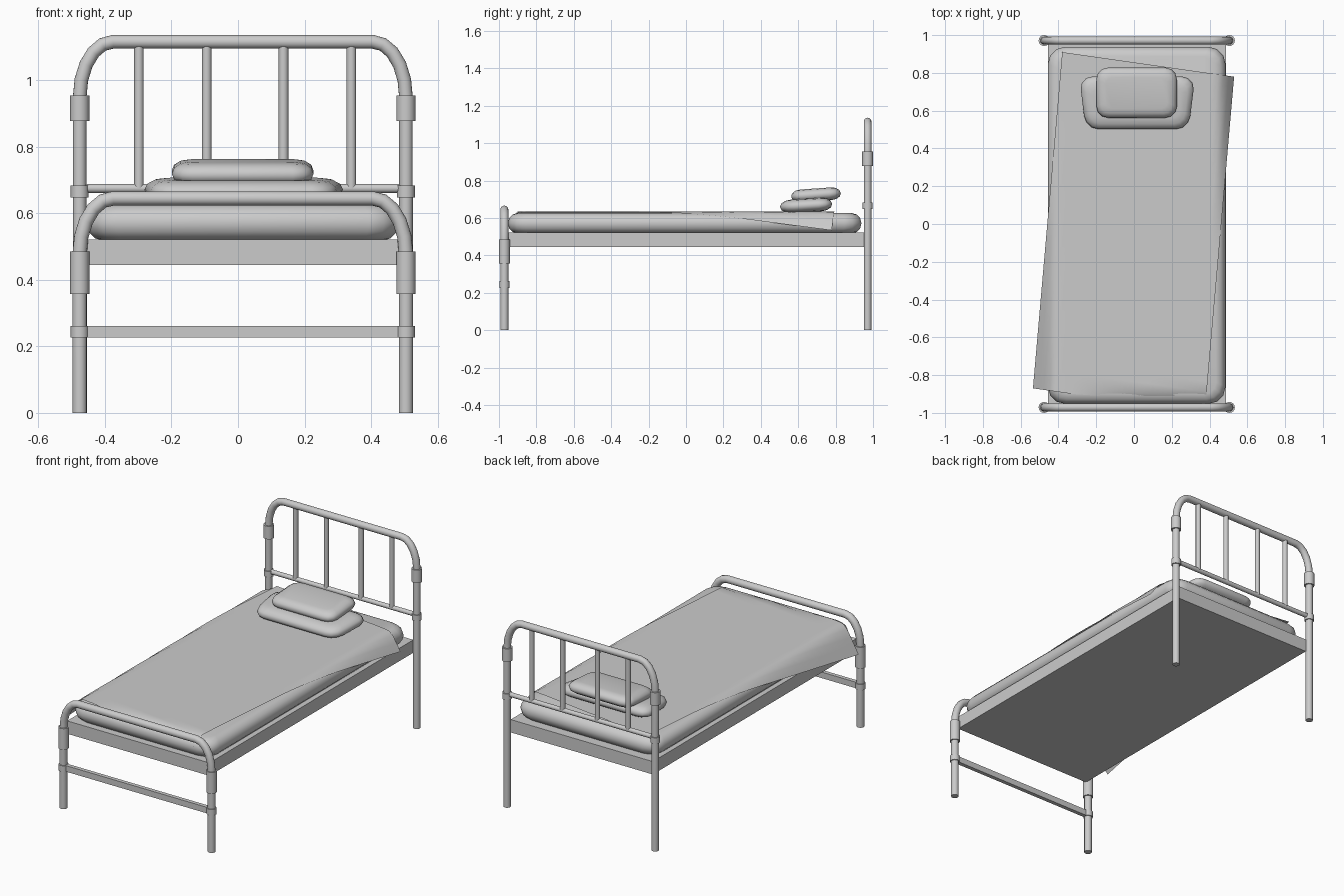
import bpy, bmesh, math
from mathutils import Vector, Matrix

if "Cube" in bpy.data.objects:
    bpy.data.objects.remove(bpy.data.objects["Cube"])

CX = 0.0145                      # middle of the frame
XL, XR = CX - 0.4905, CX + 0.4905
Y_HEAD, Y_FOOT = 0.971, -0.971


def smooth(ob, angle=40):
    bpy.ops.object.select_all(action='DESELECT')
    ob.select_set(True)
    bpy.context.view_layer.objects.active = ob
    bpy.ops.object.shade_smooth_by_angle(angle=math.radians(angle))


def make(name, bm):
    bmesh.ops.recalc_face_normals(bm, faces=bm.faces)
    me = bpy.data.meshes.new(name)
    bm.to_mesh(me)
    bm.free()
    ob = bpy.data.objects.new(name, me)
    bpy.context.collection.objects.link(ob)
    return ob


def rod(name, a, b, r, sides=16):
    a, b = Vector(a), Vector(b)
    bm = bmesh.new()
    m = Matrix.Translation((a + b) / 2) @ (b - a).to_track_quat('Z', 'Y').to_matrix().to_4x4()
    bmesh.ops.create_cone(bm, cap_ends=True, segments=sides, radius1=r, radius2=r,
                          depth=(b - a).length, matrix=m)
    smooth(make(name, bm))


def box(name, lo, hi):
    lo, hi = Vector(lo), Vector(hi)
    bm = bmesh.new()
    bmesh.ops.create_cube(bm, size=1, matrix=Matrix.Translation((lo + hi) / 2)
                          @ Matrix.Diagonal((*(hi - lo), 1)))
    return make(name, bm)


def arch(name, y, z_spring, z_top, r, rx=0.1, steps=5):
    """Bent tube running up one post, across and down the other."""
    left = [(XL, 0.0)]
    for i in range(steps + 1):
        t = math.pi / 2 * i / steps
        left.append((XL + rx * (1 - math.cos(t)),
                     z_spring + (z_top - z_spring) * math.sin(t)))
    pts = left + [(2 * CX - x, z) for x, z in reversed(left)]
    cu = bpy.data.curves.new(name, 'CURVE')
    cu.dimensions = '3D'
    cu.bevel_depth, cu.bevel_resolution, cu.use_fill_caps = r, 6, True
    sp = cu.splines.new('POLY')
    sp.points.add(len(pts) - 1)
    for p, (x, z) in zip(sp.points, pts):
        p.co = (x, y, z, 1)
    ob = bpy.data.objects.new(name, cu)
    bpy.context.collection.objects.link(ob)
    bpy.ops.object.select_all(action='DESELECT')
    ob.select_set(True)
    bpy.context.view_layer.objects.active = ob
    bpy.ops.object.convert(target='MESH')
    smooth(bpy.context.view_layer.objects.active)


def cushion(name, half, corner, edge, loc, tilt=0.0, taper=0.0, rings=6):
    """Rounded-rectangle outline stacked in rings with soft edges."""
    hx, hy, hz = half
    bm = bmesh.new()
    loops = []
    for i in range(rings + 1):
        t = math.pi * (i / rings - 0.5)
        inset, z = edge * (1 - math.cos(t)), hz * math.sin(t)
        c = max(corner - inset * 0.5, 0.01)
        loop = []
        for q, (sx, sy) in enumerate([(1, 1), (-1, 1), (-1, -1), (1, -1)]):
            for k in range(4):
                a = math.pi / 2 * (q + k / 3)
                x = sx * (hx - inset - c) + c * math.cos(a)
                y = sy * (hy - inset - c) + c * math.sin(a)
                loop.append(bm.verts.new((x * (1 + taper * y / hy), y, z)))
        loops.append(loop)
    n = len(loops[0])
    for a, b in zip(loops, loops[1:]):
        for j in range(n):
            bm.faces.new((a[j], a[(j + 1) % n], b[(j + 1) % n], b[j]))
    bm.faces.new(loops[0])
    bm.faces.new(loops[-1])
    bm.transform(Matrix.Translation(loc) @ Matrix.Rotation(tilt, 4, 'X'))
    smooth(make(name, bm), 60)


# tubular head and foot ends
arch("headboard_tube", Y_HEAD, 0.95, 1.116, 0.0205)
arch("footboard_tube", Y_FOOT, 0.48, 0.645, 0.0215)

# collars on the posts
for side, x in (("left", XL), ("right", XR)):
    for name, y, z0, z1, r in (("head_upper_collar", Y_HEAD, 0.877, 0.955, 0.029),
                               ("head_lower_collar", Y_HEAD, 0.648, 0.684, 0.027),
                               ("foot_upper_collar", Y_FOOT, 0.358, 0.485, 0.029),
                               ("foot_lower_collar", Y_FOOT, 0.226, 0.262, 0.027)):
        rod(f"{side}_{name}", (x, y, z0), (x, y, z1), r)

# headboard rail and spindles, foot rail
rod("headboard_rail", (XL, Y_HEAD, 0.675), (XR, Y_HEAD, 0.675), 0.0135)
for i, x in enumerate((-0.298, -0.094, 0.137, 0.341)):
    rod(f"headboard_spindle_{i + 1}", (x, Y_HEAD, 0.675), (x, Y_HEAD, 1.11), 0.0145)
box("foot_rail", (XL, Y_FOOT - 0.012, 0.226), (XR, Y_FOOT + 0.012, 0.262))

# bed base and mattress
box("bed_base", (-0.456, -0.965, 0.445), (0.486, 0.965, 0.522))
cushion("mattress", (0.47, 0.945, 0.054), 0.09, 0.05, (CX, -0.007, 0.572))

# pillows
cushion("lower_pillow", (0.29, 0.14, 0.036), 0.07, 0.06, (0.017, 0.642, 0.667), 0.06, 0.06)
cushion("upper_pillow", (0.213, 0.133, 0.034), 0.06, 0.05, (0.014, 0.695, 0.724), 0.07)

# blanket: a skewed sheet draped over the mattress edges
bm = bmesh.new()
NX, NY = 32, 32
corner = Vector((-0.535, -0.87))
along_x, along_y = Vector((0.91, -0.13)), Vector((0.155, 1.78))
grid = []
for j in range(NY + 1):
    row = []
    for i in range(NX + 1):
        x, y = corner + along_x * (i / NX) + along_y * (j / NY)
        z = 0.634
        d = max(0.0, abs(x - CX) - 0.42)
        z -= 13 * d * d if d < 0.06 else 0.0468 + 1.5 * (d - 0.06)
        e = max(0.0, -0.9 - y)
        y += e * 0.5
        z -= e * 0.5
        row.append(bm.verts.new((x, y, z)))
    grid.append(row)
for j in range(NY):
    for i in range(NX):
        bm.faces.new((grid[j][i], grid[j][i + 1], grid[j + 1][i + 1], grid[j + 1][i]))
smooth(make("blanket", bm), 60)
